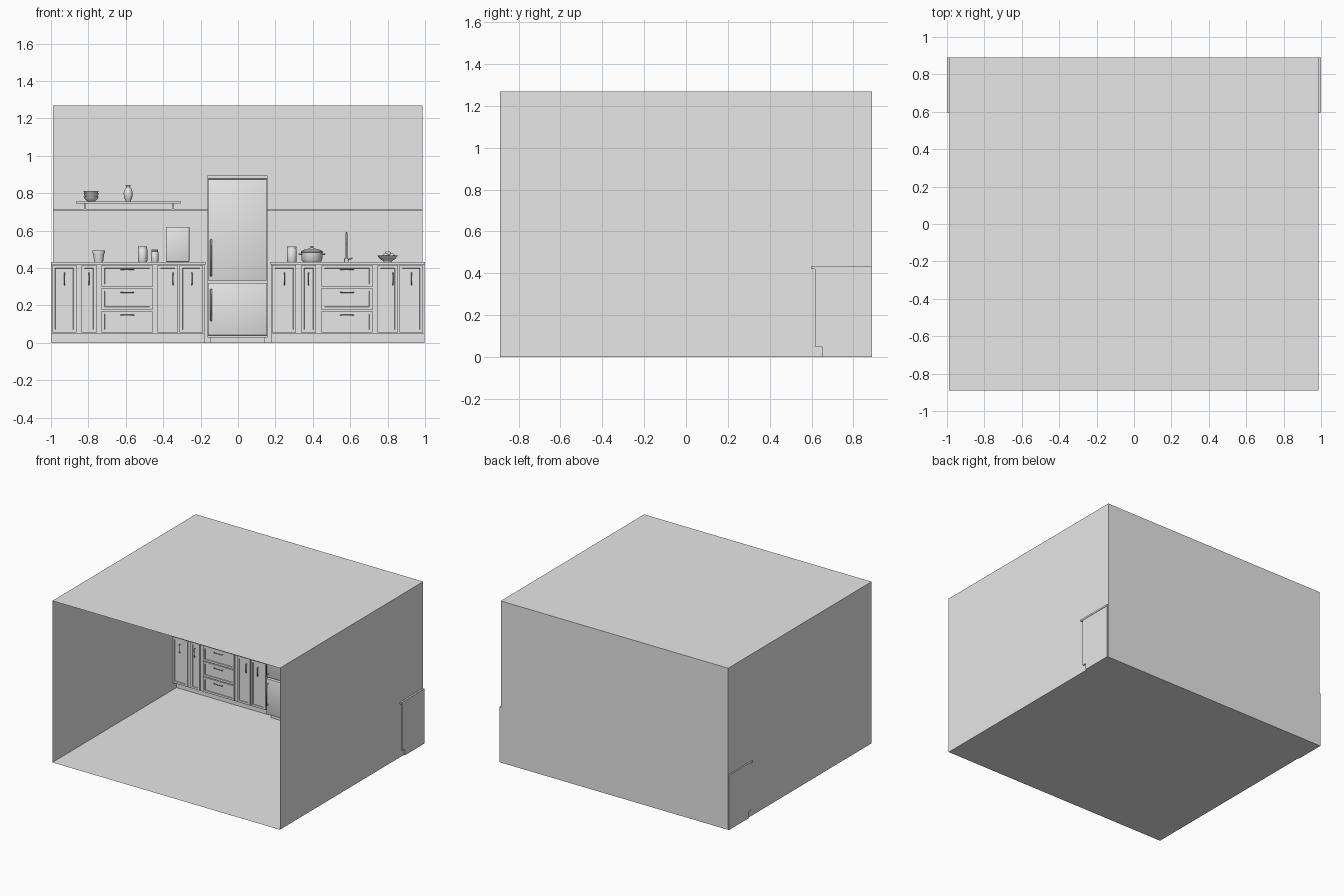
import bpy, bmesh, math
from mathutils import Vector

if "Cube" in bpy.data.objects:
    bpy.data.objects.remove(bpy.data.objects["Cube"])

grey = bpy.data.materials.new("plain_grey")
grey.diffuse_color = (0.8, 0.8, 0.8, 1)
grey.use_nodes = True
grey.node_tree.nodes["Principled BSDF"].inputs["Base Color"].default_value = grey.diffuse_color


def finish(name, bm, smooth=False):
    bmesh.ops.recalc_face_normals(bm, faces=bm.faces)
    me = bpy.data.meshes.new(name)
    bm.to_mesh(me)
    bm.free()
    me.materials.append(grey)
    ob = bpy.data.objects.new(name, me)
    bpy.context.collection.objects.link(ob)
    if smooth:
        bpy.ops.object.select_all(action='DESELECT')
        ob.select_set(True)
        bpy.context.view_layer.objects.active = ob
        bpy.ops.object.shade_smooth_by_angle(angle=math.radians(40))
    return ob


def box_mesh(x0, x1, y0, y1, z0, z1):
    bm = bmesh.new()
    bmesh.ops.create_cube(bm, size=1)
    for v in bm.verts:
        v.co = Vector(((x0 + x1) / 2 + v.co.x * (x1 - x0),
                       (y0 + y1) / 2 + v.co.y * (y1 - y0),
                       (z0 + z1) / 2 + v.co.z * (z1 - z0)))
    return bm


def box(name, *b, bevel=0):
    bm = box_mesh(*b)
    if bevel:
        bmesh.ops.bevel(bm, geom=bm.edges[:], offset=bevel, segments=2,
                        affect='EDGES', profile=0.5)
    return finish(name, bm, bevel > 0)


def panel_front(name, x0, x1, z0, z1, frame):
    """Framed front with a recessed centre panel."""
    bm = box_mesh(x0, x1, 0.606, 0.616, z0, z1)
    bm.normal_update()
    face = min(bm.faces, key=lambda f: f.calc_center_median().y)
    bmesh.ops.inset_region(bm, faces=[face], thickness=frame)
    bmesh.ops.inset_region(bm, faces=[face], thickness=0.002)
    for v in face.verts:
        v.co.y += 0.005
    return finish(name, bm)


def lathe(name, x, y, z, profile, n=24):
    """Turned object from (radius, height) points."""
    bm = bmesh.new()
    vs = [bm.verts.new((r, 0, h)) for r, h in profile]
    es = [bm.edges.new(p) for p in zip(vs, vs[1:])]
    bmesh.ops.spin(bm, geom=vs + es, axis=(0, 0, 1), cent=(0, 0, 0),
                   angle=2 * math.pi, steps=n, use_duplicate=False)
    bmesh.ops.remove_doubles(bm, verts=bm.verts, dist=1e-5)
    bmesh.ops.translate(bm, verts=bm.verts, vec=(x, y, z))
    return finish(name, bm, True)


def tube(name, pts, r):
    """Round bar along a path."""
    cu = bpy.data.curves.new(name, 'CURVE')
    cu.dimensions = '3D'
    cu.bevel_depth, cu.bevel_resolution, cu.use_fill_caps = r, 2, True
    sp = cu.splines.new('POLY')
    sp.points.add(len(pts) - 1)
    for p, c in zip(sp.points, pts):
        p.co = (*c, 1)
    cu.materials.append(grey)
    ob = bpy.data.objects.new(name, cu)
    bpy.context.collection.objects.link(ob)
    return ob


def pull(name, a, b, y, out, r):
    """Bar handle with its two ends turned back to the surface."""
    (ax, az), (bx, bz) = a, b
    tube(name, [(ax, y, az), (ax, y - out, az), (bx, y - out, bz), (bx, y, bz)], r)


# Room shell, open at the front
bm = box_mesh(-0.99, 0.987, -0.89, 0.89, 0, 1.27)
front = min(bm.faces, key=lambda f: f.calc_center_median().y)
bmesh.ops.delete(bm, geom=[front], context='FACES_ONLY')
finish("room_shell", bm)

# Wall trim above the worktops
box("wall_trim_left", -0.99, -0.163, 0.878, 0.889, 0.705, 0.715)
box("wall_trim_right", 0.158, 0.987, 0.878, 0.889, 0.705, 0.715)

# Two cabinet runs with the same layout
doors = [(0.004, 0.133, 0.07), (0.16, 0.24, 0.2),
         (0.567, 0.677, 0.65), (0.685, 0.81, 0.75)]
for side, x, w in (("left", -0.997, 0.819), ("right", 0.178, 0.819)):
    box(side + "_toe_kick", x, x + w, 0.65, 0.889, 0, 0.05)
    box(side + "_cabinet", x, x + w, 0.616, 0.889, 0.05, 0.42)
    box(side + "_worktop", x - 0.003, x + w + 0.003, 0.597, 0.889, 0.42, 0.433)
    for i, (a, b, h) in enumerate(doors):
        panel_front(f"{side}_door_{i}", x + a, x + b, 0.055, 0.415, 0.022)
        pull(f"{side}_door_handle_{i}", (x + h, 0.31), (x + h, 0.375), 0.607, 0.012, 0.0025)
    for i in range(3):
        z = 0.055 + i * 0.122
        panel_front(f"{side}_drawer_{i}", x + 0.268, x + 0.54, z, z + 0.116, 0.022)
        pull(f"{side}_drawer_handle_{i}", (x + 0.37, z + 0.093), (x + 0.44, z + 0.093),
             0.607, 0.012, 0.0025)

# Refrigerator
box("fridge_base", -0.148, 0.143, 0.62, 0.88, 0, 0.04)
box("fridge_body", -0.163, 0.158, 0.61, 0.885, 0.03, 0.895)
box("fridge_lower_door", -0.161, 0.156, 0.58, 0.608, 0.04, 0.32, bevel=0.003)
box("fridge_upper_door", -0.161, 0.156, 0.58, 0.608, 0.333, 0.875, bevel=0.003)
box("fridge_top_cap", -0.163, 0.158, 0.585, 0.612, 0.878, 0.895)
for i, (a, b) in enumerate(((0.12, 0.285), (0.36, 0.55))):
    pull(f"fridge_handle_{i}", (-0.144, a), (-0.144, b), 0.581, 0.02, 0.005)

# Wall shelf and brackets
box("shelf", -0.865, -0.305, 0.74, 0.889, 0.745, 0.757)
for i, x in enumerate((-0.82, -0.35)):
    box(f"shelf_bracket_{i}", x - 0.004, x + 0.004, 0.875, 0.889, 0.715, 0.745)
    box(f"shelf_support_{i}", x - 0.004, x + 0.004, 0.77, 0.889, 0.735, 0.745)

# Crockery on the shelf
bowl = [(0, 0), (0.02, 0), (0.034, 0.012), (0.041, 0.026),
        (0.038, 0.026), (0.03, 0.014), (0, 0.005)]
for i in range(3):
    lathe(f"stacked_bowl_{i}", -0.785, 0.815, 0.757 + i * 0.015, bowl)
lathe("vase", -0.587, 0.815, 0.757,
      [(0, 0), (0.013, 0), (0.021, 0.018), (0.025, 0.042), (0.02, 0.062),
       (0.01, 0.076), (0.014, 0.088), (0.011, 0.088), (0.007, 0.074), (0, 0.07)])


# Lidded jars on the worktops
def jar(name, x, r, h):
    lathe(name, x, 0.76, 0.433,
          [(0, 0), (r * 0.92, 0), (r, 0.004), (r, h * 0.8), (r * 0.85, h * 0.86),
           (r * 0.95, h * 0.87), (r * 0.95, h * 0.98), (r * 0.88, h), (0, h)])


jar("large_jar", -0.51, 0.025, 0.083)
jar("small_jar", -0.445, 0.019, 0.066)
jar("right_jar", 0.288, 0.026, 0.083)

# Utensil tub
lathe("tub", -0.745, 0.76, 0.433,
      [(0, 0), (0.024, 0), (0.03, 0.045), (0.033, 0.046), (0.033, 0.06),
       (0.029, 0.06), (0.027, 0.05), (0, 0.05)])

# Cutting board leaning on the wall
board = box("cutting_board", -0.385, -0.26, 0.845, 0.86, 0.433, 0.62, bevel=0.003)

# Cooking pot with lid and side grips
lathe("cooking_pot", 0.395, 0.76, 0.433,
      [(0, 0), (0.048, 0), (0.055, 0.008), (0.057, 0.05), (0.06, 0.052), (0.058, 0.057),
       (0.035, 0.068), (0.01, 0.072), (0.006, 0.076), (0.01, 0.08), (0.008, 0.084), (0, 0.084)])
for s in (-1, 1):
    tube("pot_grip", [(0.395 + s * dx, 0.76 + dy, 0.475) for dx, dy in
                      ((0.054, -0.018), (0.069, -0.014), (0.069, 0.014), (0.054, 0.018))], 0.004)

# Tap with arched spout and lever
arc = [(0.58, 0.80 + 0.035 * math.cos(t * math.pi / 8),
        0.552 + 0.035 * math.sin(t * math.pi / 8)) for t in range(9)]
tube("tap_spout", [(0.58, 0.835, 0.433)] + arc + [(0.58, 0.765, 0.53)], 0.005)
lathe("tap_base", 0.58, 0.835, 0.433, [(0, 0), (0.012, 0), (0.012, 0.018), (0, 0.02)])
tube("tap_lever", [(0.58, 0.835, 0.445), (0.612, 0.835, 0.452)], 0.004)

# Fruit bowl
lathe("fruit_bowl", 0.8, 0.76, 0.433,
      [(0, 0), (0.022, 0), (0.024, 0.005), (0.04, 0.015), (0.056, 0.034),
       (0.053, 0.034), (0.037, 0.019), (0, 0.01)])
for i in range(4):
    a = i * math.pi * 2 / 3
    k = 0.022 if i < 3 else 0
    bm = bmesh.new()
    bmesh.ops.create_uvsphere(bm, u_segments=16, v_segments=10, radius=0.017)
    bmesh.ops.translate(bm, verts=bm.verts, vec=(0.8 + k * math.cos(a), 0.76 + k * math.sin(a),
                                                 0.433 + (0.03 if i < 3 else 0.042)))
    finish(f"fruit_{i}", bm, True)
